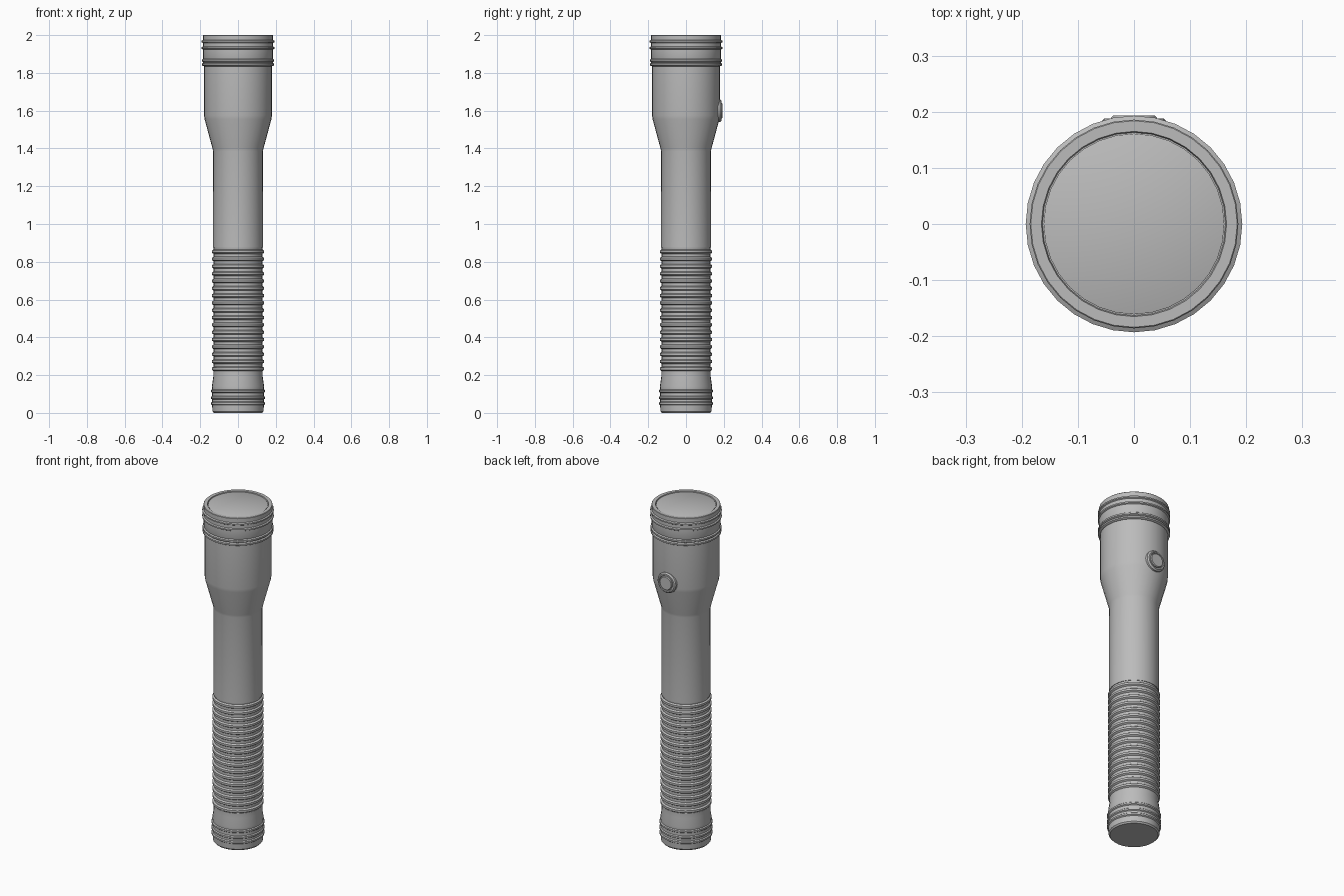
import bpy, math
from mathutils import Matrix

cube = bpy.data.objects.get("Cube")
if cube:
    bpy.data.objects.remove(cube, do_unlink=True)

SIDES = 32
grey = bpy.data.materials.new("mid_grey")
grey.use_nodes = True
grey.diffuse_color = (0.5, 0.5, 0.5, 1)
grey.node_tree.nodes["Principled BSDF"].inputs["Base Color"].default_value = (0.5, 0.5, 0.5, 1)


def lathe(name, profile, sides=SIDES, matrix=None):
    """Spin (radius, height) points round z, closing both ends with flat caps."""
    verts, faces = [], []
    for r, z in profile:
        for i in range(sides):
            a = math.tau * i / sides
            verts.append((r * math.cos(a), r * math.sin(a), z))
    for k in range(len(profile) - 1):
        for i in range(sides):
            j = (i + 1) % sides
            faces.append((k * sides + i, k * sides + j, (k + 1) * sides + j, (k + 1) * sides + i))
    faces.append(tuple(reversed(range(sides))))
    faces.append(tuple(range(len(verts) - sides, len(verts))))
    mesh = bpy.data.meshes.new(name)
    mesh.from_pydata(verts, [], faces)
    mesh.materials.append(grey)
    obj = bpy.data.objects.new(name, mesh)
    bpy.context.collection.objects.link(obj)
    if matrix:
        mesh.transform(matrix)
    bpy.ops.object.select_all(action="DESELECT")
    obj.select_set(True)
    bpy.context.view_layer.objects.active = obj
    bpy.ops.object.shade_smooth_by_angle(angle=math.radians(35))
    return obj


def ridge(z, inner, outer, half):
    """Rounded raised band."""
    return [(inner, z - half), (outer, z - half * 0.5), (outer, z + half * 0.5), (inner, z + half)]


# Tail cap with raised bands
tail = [(0.128, 0), (0.135, 0.008)]
for z in (0.05, 0.08, 0.115):
    tail += ridge(z, 0.137, 0.143, 0.009)
tail += [(0.138, 0.14), (0.131, 0.19), (0.131, 0.22)]
lathe("tail_cap", tail)

# Ribbed grip
grip = [(0.131, 0.215)]
RIBS = 17
for i in range(RIBS):
    grip += ridge(0.233 + i * 0.0388, 0.129, 0.138, 0.012)
grip += [(0.131, 0.88)]
lathe("ribbed_grip", grip)

# Handle flaring into the barrel
lathe("barrel", [(0.133, 0.875), (0.132, 1.385), (0.135, 1.4),
                 (0.177, 1.555), (0.18, 1.575), (0.18, 1.85)])

# Head with collar, bands and bezel lip round the lens
head = [(0.18, 1.835)]
for z in (1.845, 1.865):
    head += ridge(z, 0.184, 0.191, 0.009)
head += [(0.186, 1.88)]
for z in (1.932, 1.966):
    head += ridge(z, 0.186, 0.193, 0.008)
head += [(0.186, 1.998), (0.184, 2.0), (0.165, 2.0), (0.163, 1.993)]
lathe("head", head)
lathe("lens", [(0.161, 1.985), (0.161, 1.996), (0.159, 1.997)])

# Switch on the back: raised ring and push button
to_back = Matrix.Translation((0, 0, 1.6)) @ Matrix.Rotation(-math.pi / 2, 4, "X")
lathe("switch_ring", [(0.062, 0.15), (0.06, 0.181), (0.053, 0.188), (0.046, 0.188),
                      (0.044, 0.183)], 24, to_back)
lathe("switch_button", [(0.041, 0.15), (0.041, 0.189), (0.037, 0.193)], 24, to_back)
